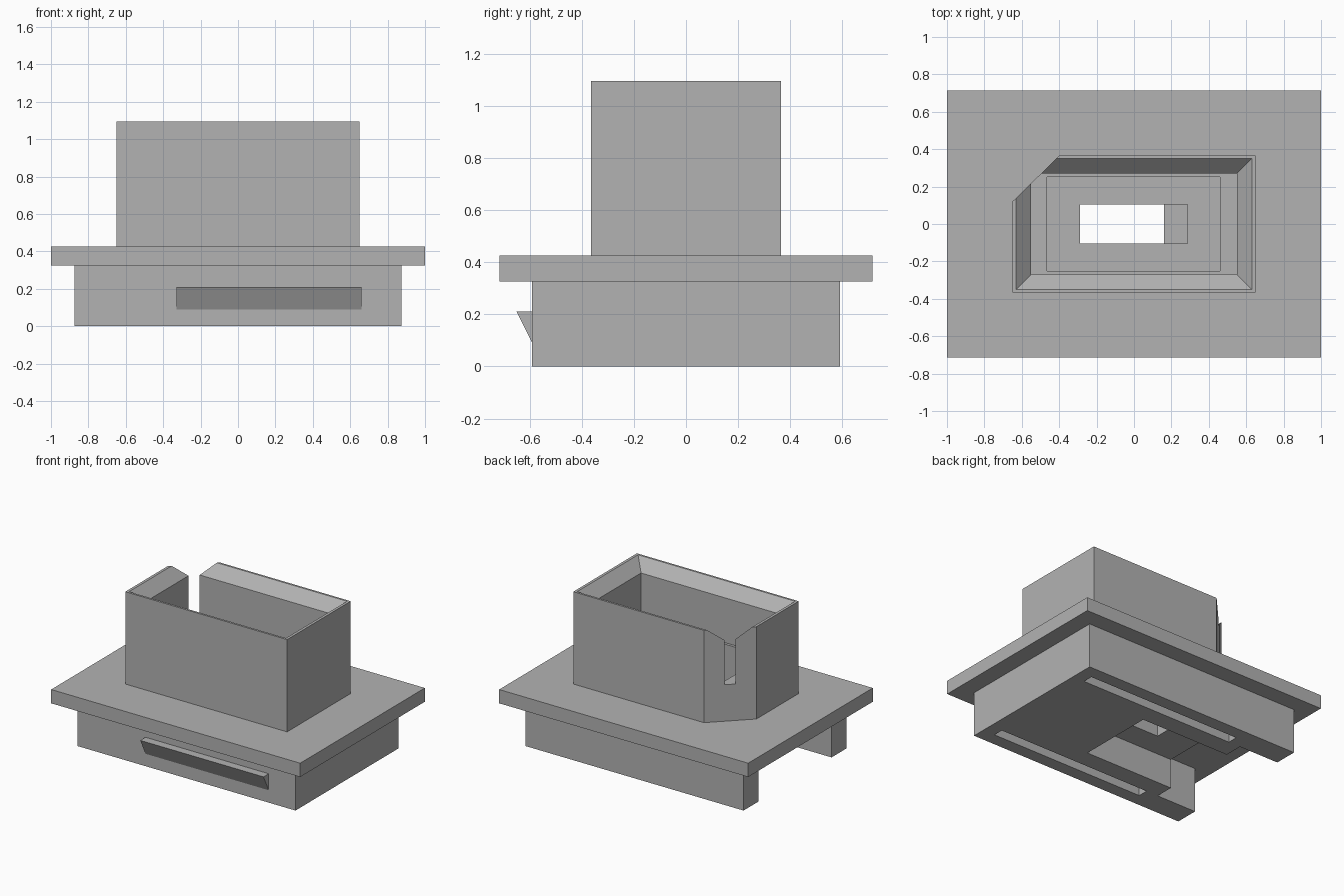
import bpy
import bmesh

cube = bpy.data.objects.get("Cube")
if cube:
    bpy.data.objects.remove(cube, do_unlink=True)

grey = bpy.data.materials.new("plain grey plastic")
grey.use_nodes = True
COLOUR = (0.45, 0.45, 0.45, 1)
grey.diffuse_color = COLOUR
grey.node_tree.nodes["Principled BSDF"].inputs["Base Color"].default_value = COLOUR


def loft(name, lower, upper):
    """Closed solid between two matching loops of 3D points."""
    bm = bmesh.new()
    a = [bm.verts.new(p) for p in lower]
    b = [bm.verts.new(p) for p in upper]
    bm.faces.new(a[::-1])
    bm.faces.new(b)
    for i in range(len(a)):
        j = (i + 1) % len(a)
        bm.faces.new((a[i], a[j], b[j], b[i]))
    bmesh.ops.recalc_face_normals(bm, faces=bm.faces)
    mesh = bpy.data.meshes.new(name)
    bm.to_mesh(mesh)
    bm.free()
    mesh.materials.append(grey)
    obj = bpy.data.objects.new(name, mesh)
    bpy.context.collection.objects.link(obj)
    return obj


def prism(name, outline, z0, z1):
    return loft(name, [(x, y, z0) for x, y in outline], [(x, y, z1) for x, y in outline])


def rect(x0, x1, y0, y1):
    return [(x0, y0), (x1, y0), (x1, y1), (x0, y1)]


def box(name, x0, x1, y0, y1, z0, z1):
    return prism(name, rect(x0, x1, y0, y1), z0, z1)


def cut(target, *cutters):
    """Subtract each cutter from the target, then discard the cutter."""
    for cutter in cutters:
        mod = target.modifiers.new("cut", "BOOLEAN")
        mod.operation = "DIFFERENCE"
        mod.solver = "EXACT"
        mod.object = cutter
        bpy.context.view_layer.objects.active = target
        bpy.ops.object.modifier_apply(modifier=mod.name)
        bpy.data.objects.remove(cutter, do_unlink=True)


BASE_TOP, FLANGE_TOP, TOWER_TOP = 0.325, 0.425, 1.095
CEILING, SHELF, FUNNEL = 0.215, 0.69, 1.015
OVER = 0.02

# Tower with one chamfered corner
tower = prism("socket_tower",
              [(-0.65, -0.365), (0.65, -0.365), (0.65, 0.365), (-0.4, 0.365), (-0.65, 0.12)],
              FLANGE_TOP, TOWER_TOP)
# Sloping mouth, cavity and deeper pocket; the cavity breaks through the chamfer
rise = TOWER_TOP + OVER - FUNNEL
mouth = loft("mouth_cutter",
             [(x, y, FUNNEL) for x, y in rect(-0.55, 0.55, -0.27, 0.27)],
             [(x, y, FUNNEL + rise) for x, y in
              rect(-0.55 - rise, 0.55 + rise, -0.27 - rise, 0.27 + rise)])
cut(tower, mouth,
    box("cavity_cutter", -0.55, 0.55, -0.27, 0.27, SHELF, FUNNEL + OVER),
    box("pocket_cutter", -0.465, 0.46, -0.25, 0.25, FLANGE_TOP - OVER, SHELF + OVER))

# Flange, pierced by the pocket
flange = box("mounting_flange", -1, 1, -0.715, 0.715, BASE_TOP, FLANGE_TOP)
cut(flange, box("pocket_cutter", -0.465, 0.46, -0.25, 0.25, BASE_TOP - OVER, FLANGE_TOP + OVER))

# Base with window, stepped underside channel and side flex slots
base = box("base_block", -0.875, 0.875, -0.59, 0.59, 0, BASE_TOP)
cut(base,
    box("window_cutter", -0.29, 0.285, -0.105, 0.105, CEILING, BASE_TOP + OVER),
    box("channel_cutter", -0.6, 0.16, -0.285, 0.285, -OVER, CEILING),
    box("notch_cutter", -0.9, -0.555, -0.42, 0.42, -OVER, BASE_TOP + OVER))
for side in (-1, 1):
    y0, y1 = sorted((side * 0.42, side * 0.495))
    cut(base, box("flex_slot_cutter", -0.46, 0.78, y0, y1, -OVER, BASE_TOP + OVER))

# Wedge-shaped latch on the front
wedge = [(-0.59, 0.09), (-0.65, 0.21), (-0.59, 0.21)]
loft("front_latch", [(-0.33, y, z) for y, z in wedge], [(0.66, y, z) for y, z in wedge])
